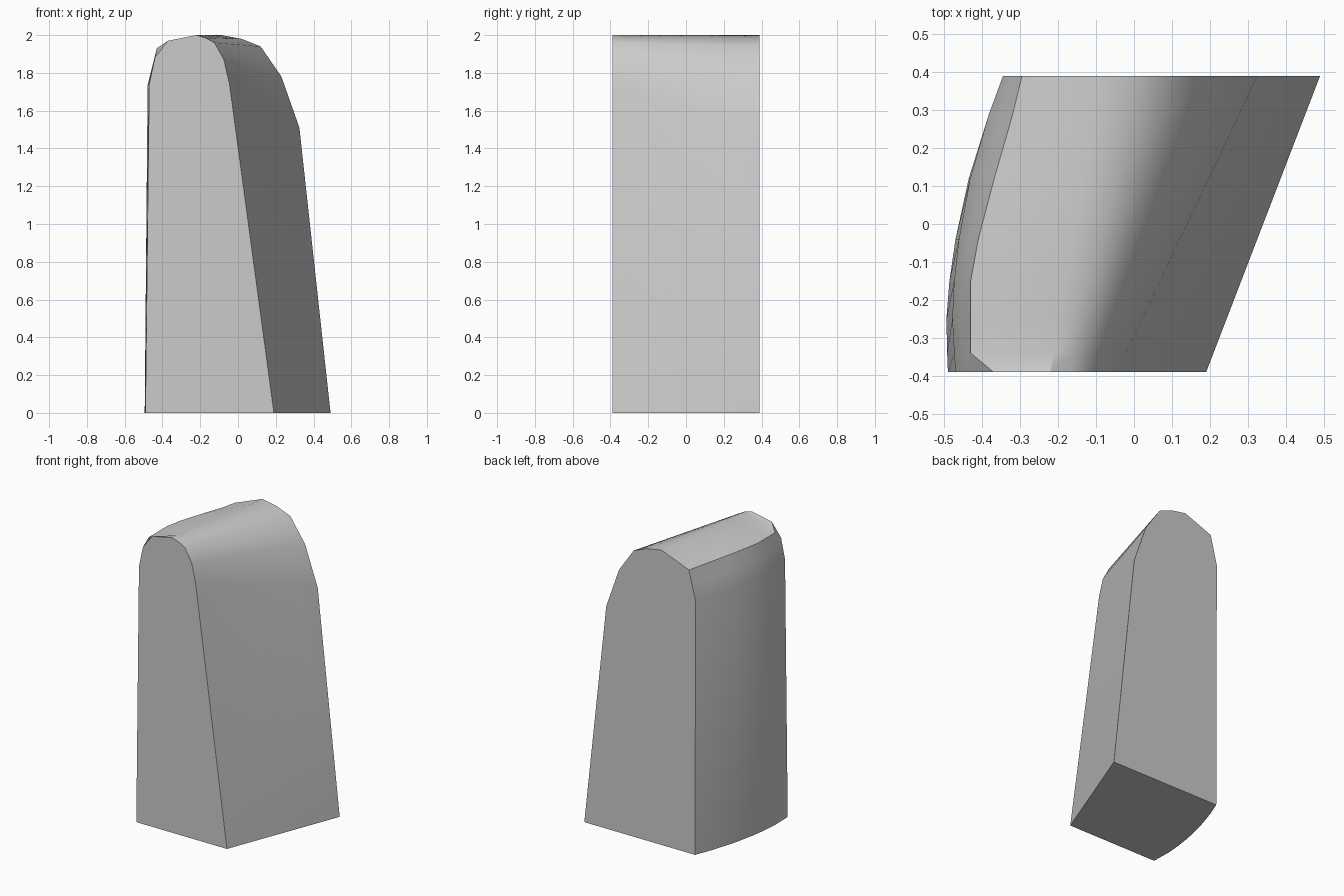
import bpy
import bmesh
import math
from mathutils import Vector

cube = bpy.data.objects.get("Cube")
if cube:
    bpy.data.objects.remove(cube, do_unlink=True)

stone = bpy.data.materials.new("light_grey")
stone.use_nodes = True
grey = (0.6, 0.6, 0.6, 1.0)
stone.diffuse_color = grey
stone.node_tree.nodes["Principled BSDF"].inputs["Base Color"].default_value = grey

HALF = 0.39

# Crown and straight side: matching profile points (x, z) at front and back
front = [(-0.22, 2.0), (-0.17, 1.985), (-0.125, 1.96), (-0.075, 1.87),
         (-0.045, 1.74), (0.19, 0)]
back = [(-0.09, 2.0), (0.02, 1.98), (0.12, 1.94), (0.23, 1.78),
        (0.325, 1.51), (0.49, 0)]

# Bowed side: y, x of wall foot, x and z of the upper ridge
bow = [(-0.39, -0.49, -0.37, 1.97), (-0.34, -0.492, -0.43, 1.93),
       (-0.25, -0.494, -0.43, 1.93), (-0.15, -0.486, -0.43, 1.93),
       (-0.04, -0.47, -0.41, 1.93), (0.12, -0.435, -0.368, 1.925),
       (0.29, -0.38, -0.319, 1.92), (0.39, -0.34, -0.295, 1.92)]


def section(y, wall, ridge_x, ridge_z):
    """One cross-section, from the bowed foot over the crown to the other foot."""
    t = (y + HALF) / (2 * HALF)
    shoulder = Vector((wall + 0.02 - 0.025 * t, 1.74 - 0.02 * t))
    ridge = Vector((ridge_x, ridge_z))
    chamfer = shoulder.lerp(ridge, 0.55)
    if y == -HALF:
        chamfer = Vector((-0.44, 1.88))
    crown = [Vector(a).lerp(Vector(b), t) for a, b in zip(front, back)]
    points = [Vector((wall, 0)), shoulder, chamfer, ridge] + crown
    return [(p.x, y, p.y) for p in points]


# Lofted block, closed at both ends and underneath
bm = bmesh.new()
rings = [[bm.verts.new(p) for p in section(*row)] for row in bow]
for a, b in zip(rings, rings[1:]):
    for i in range(len(a) - 1):
        bm.faces.new((a[i], a[i + 1], b[i + 1], b[i]))
bm.faces.new(rings[0])
bm.faces.new(rings[-1])
bm.faces.new([r[0] for r in rings] + [r[-1] for r in reversed(rings)])

# The end and base caps share only the feet of the sections
bmesh.ops.remove_doubles(bm, verts=bm.verts, dist=0.0001)
bmesh.ops.recalc_face_normals(bm, faces=bm.faces)
mesh = bpy.data.meshes.new("tapered_block")
bm.to_mesh(mesh)
bm.free()
mesh.materials.append(stone)
block = bpy.data.objects.new("tapered_block", mesh)
bpy.context.collection.objects.link(block)

# Smooth sides with crisp end and ridge edges
bpy.ops.object.select_all(action='DESELECT')
block.select_set(True)
bpy.context.view_layer.objects.active = block
bpy.ops.object.shade_smooth_by_angle(angle=math.radians(35))
